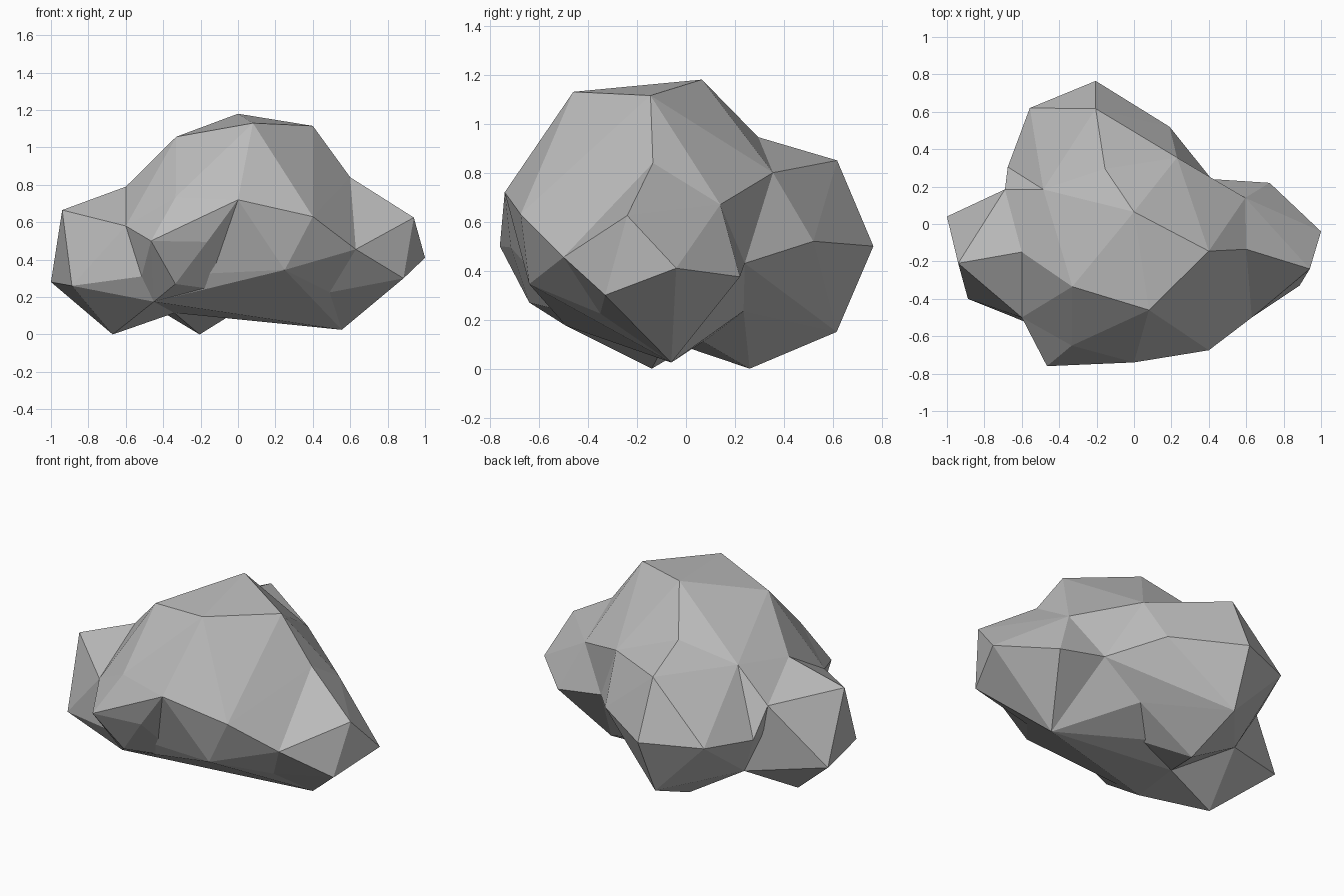
import bpy
import bmesh

if "Cube" in bpy.data.objects:
    bpy.data.objects.remove(bpy.data.objects["Cube"])

# One stone colour
stone = bpy.data.materials.new("grey stone")
stone.diffuse_color = (0.5, 0.5, 0.5, 1.0)
stone.use_nodes = True
stone.node_tree.nodes["Principled BSDF"].inputs["Base Color"].default_value = stone.diffuse_color


def lump(name, points):
    """Flat-faced boulder: the convex hull of a few corner points."""
    bm = bmesh.new()
    verts = [bm.verts.new(p) for p in points]
    hull = bmesh.ops.convex_hull(bm, input=verts)
    inner = {g for g in hull["geom_interior"] + hull["geom_unused"]
             if isinstance(g, bmesh.types.BMVert)}
    bmesh.ops.delete(bm, geom=list(inner), context='VERTS')
    bmesh.ops.recalc_face_normals(bm, faces=bm.faces[:])
    mesh = bpy.data.meshes.new(name)
    bm.to_mesh(mesh)
    bm.free()
    mesh.materials.append(stone)
    ob = bpy.data.objects.new(name, mesh)
    bpy.context.collection.objects.link(ob)
    return ob


# Creases where the outer lumps meet the main body
right_seam = [(.60, -.135, .84), (.63, -.50, .455), (.49, -.35, .225),
              (.555, -.06, .025), (.595, .14, .67), (.415, .24, .43)]
left_seam = [(-.60, -.15, .79), (-.69, .185, .637),
             (-.554, .22, .21), (-.34, -.08, .115)]
front_left_seam = [(-.60, -.50, .58), (-.515, -.55, .31), (-.45, -.49, .175)]
front_seam = [(-.333, -.65, .735), (0, -.74, .72), (-.05, -.48, .23)]
back_seam = [(-.155, .295, .945), (.23, .355, .80), (-.485, .185, .836),
             (-.675, .305, .466), (.15, .235, .235)]

# Main body with the high crown
crown = [(0, .065, 1.18), (.08, -.46, 1.13), (.40, -.145, 1.115),
         (-.33, -.335, 1.057)]
belly = [(.40, -.675, .63), (.25, -.64, .345), (.02, .02, .14)]
body = lump("rock", crown + belly + right_seam + left_seam
            + front_left_seam + front_seam + back_seam)

# Outer lumps
parts = [
    lump("right_lump", right_seam + [
        (.94, -.24, .625), (1, -.04, .41), (.885, -.33, .30), (.725, .22, .375)]),
    lump("left_lump", left_seam + front_left_seam + [
        (-.94, -.21, .665), (-1, .04, .28), (-.67, -.14, 0), (-.888, -.40, .26)]),
    lump("front_lump", front_seam + front_left_seam + [
        (-.465, -.76, .50), (-.165, -.715, .495), (-.335, -.64, .27)]),
    lump("back_lump", back_seam + [right_seam[-1], left_seam[2], left_seam[3], belly[-1]] + [
        (-.205, .765, .50), (-.205, .617, .85), (-.557, .62, .50),
        (.19, .52, .52), (-.22, .615, .15), (-.205, .26, 0)]),
]

# Fuse the lumps into one stone
for part in parts:
    mod = body.modifiers.new("fuse_" + part.name, 'BOOLEAN')
    mod.operation = 'UNION'
    mod.solver = 'EXACT'
    mod.object = part
    part.hide_render = True
    part.hide_viewport = True
